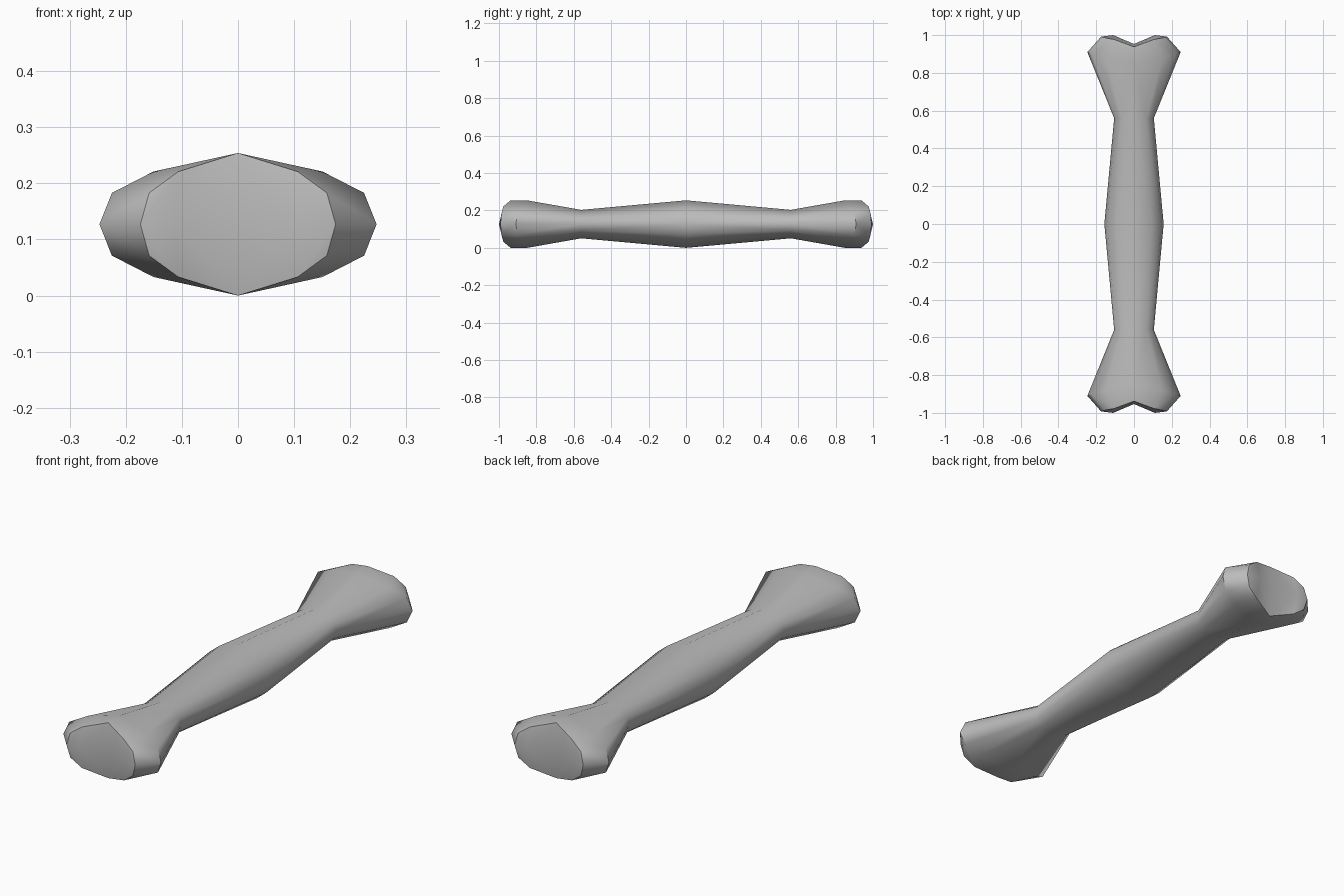
import bpy, bmesh, math

cube = bpy.data.objects.get("Cube")
if cube:
    bpy.data.objects.remove(cube)

# Single bone colour
mat = bpy.data.materials.new("bone_grey")
mat.use_nodes = True
colour = (0.5, 0.5, 0.5, 1)
mat.diffuse_color = colour
mat.node_tree.nodes["Principled BSDF"].inputs["Base Color"].default_value = colour

# Quarter cross-section from side to top, as fractions of half width and height
SECTION = [(1, 0), (0.91, 0.44), (0.61, 0.74), (0, 1)]
HALF_HEIGHT = 0.127

# Stations along the bone: half width, half height, y at side, ..., y at top
STATIONS = [
    (0.157, HALF_HEIGHT, (0, 0, 0, 0)),
    (0.105, 0.076, (0.56, 0.56, 0.56, 0.56)),
    (0.247, HALF_HEIGHT, (0.91, 0.9, 0.88, 0.85)),
    (0.174, HALF_HEIGHT, (0.992, 0.987, 0.977, 0.938)),
]

# One eighth of the bone: shaft, flared knob and notched end cap
bm = bmesh.new()
rings = [[bm.verts.new((w * sx, y, h * sz)) for (sx, sz), y in zip(SECTION, ys)]
         for w, h, ys in STATIONS]
for a, b in zip(rings, rings[1:]):
    for i in range(len(SECTION) - 1):
        bm.faces.new((a[i], b[i], b[i + 1], a[i + 1]))
side, shoulder, crest, top = rings[-1]
lobe = bm.verts.new((0.11, 1, 0))
notch = bm.verts.new((0, 0.953, 0))
bm.faces.new((side, lobe, crest, shoulder))
bm.faces.new((lobe, notch, top, crest))
bmesh.ops.recalc_face_normals(bm, faces=bm.faces)

mesh = bpy.data.meshes.new("bone")
bm.to_mesh(mesh)
bm.free()
mesh.materials.append(mat)
bone = bpy.data.objects.new("bone", mesh)
bpy.context.collection.objects.link(bone)
bone.location.z = HALF_HEIGHT

# Mirror on all three axes
bpy.ops.object.select_all(action='DESELECT')
bone.select_set(True)
bpy.context.view_layer.objects.active = bone
mirror = bone.modifiers.new("mirror", 'MIRROR')
mirror.use_axis = (True, True, True)
bpy.ops.object.modifier_apply(modifier=mirror.name)

# Outward normals, then smooth shading that keeps the ridges sharp
bm = bmesh.new()
bm.from_mesh(mesh)
bmesh.ops.recalc_face_normals(bm, faces=bm.faces)
bm.to_mesh(mesh)
bm.free()
bpy.ops.object.shade_smooth_by_angle(angle=math.radians(42))
